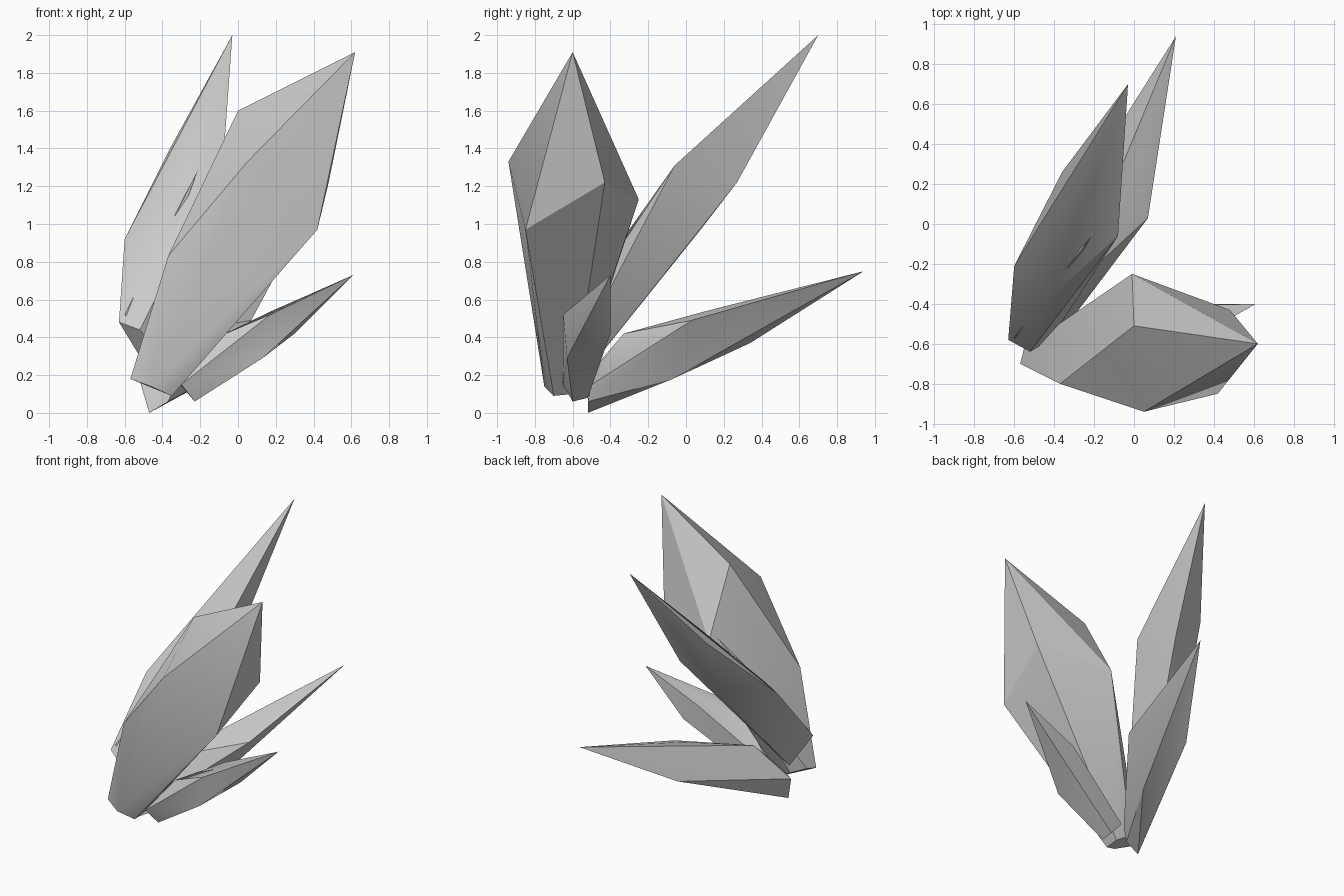
import bpy, bmesh, math
from mathutils import Vector


def crystal(name, tip, ring, base):
    """Convex shard: a pointed tip, an uneven shoulder ring and a small base ring."""
    bm = bmesh.new()
    for p in [tip] + ring + base:
        bm.verts.new(Vector(p))
    bmesh.ops.convex_hull(bm, input=bm.verts[:])
    bmesh.ops.delete(bm, geom=[v for v in bm.verts if not v.link_faces], context='VERTS')
    bmesh.ops.recalc_face_normals(bm, faces=bm.faces[:])
    mesh = bpy.data.meshes.new(name)
    bm.to_mesh(mesh)
    bm.free()
    ob = bpy.data.objects.new(name, mesh)
    bpy.context.collection.objects.link(ob)
    bpy.ops.object.select_all(action='DESELECT')
    ob.select_set(True)
    bpy.context.view_layer.objects.active = ob
    bpy.ops.object.shade_smooth_by_angle(angle=math.radians(30))


# broad shard leaning right
crystal("large_crystal", (.62, -.60, 1.91),
        [(.05, -.94, 1.33), (-.37, -.80, .83), (0, -.51, 1.60),
         (-.01, -.25, 1.13), (.48, -.43, 1.22), (.42, -.85, .97)],
        [(-.46, -.75, .14), (-.57, -.70, .18), (-.55, -.62, .20),
         (-.45, -.57, .16), (-.35, -.60, .10), (-.35, -.70, .09)])

# tall shard leaning back
crystal("tall_crystal", (-.03, .70, 2.0),
        [(-.60, -.21, .92), (-.36, .26, 1.40), (-.31, .07, .96),
         (-.14, .27, 1.22), (-.08, -.06, 1.31), (-.40, -.35, .90)],
        [(-.63, -.58, .48), (-.52, -.64, .44), (-.42, -.58, .32), (-.49, -.50, .25)])

# low shard reaching backwards
crystal("low_back_crystal", (.21, .94, .75),
        [(-.05, .11, .54), (.07, .03, .49), (-.32, -.33, .42),
         (-.17, .34, .37), (-.14, -.07, .18)],
        [(-.47, -.52, 0), (-.52, -.48, .17), (-.42, -.50, .22),
         (-.33, -.50, .15), (-.37, -.52, .06)])

# short shard reaching right
crystal("low_right_crystal", (.61, -.40, .73),
        [(.17, -.65, .52), (.13, -.63, .29), (.30, -.40, .42),
         (.18, -.41, .54), (-.09, -.60, .41)],
        [(-.23, -.60, .06), (-.30, -.65, .15), (-.24, -.52, .08), (-.33, -.52, .18)])

# two slivers mostly buried in the larger shards
crystal("upper_sliver", (-.21, -.06, 1.29),
        [(-.40, -.30, .92), (-.36, -.28, .90), (-.37, -.23, .95)],
        [(-.60, -.57, .52), (-.52, -.55, .45), (-.54, -.50, .50)])
crystal("lower_sliver", (-.02, .10, .50),
        [(-.16, -.10, .44), (-.10, -.12, .42), (-.14, -.12, .36)],
        [(-.42, -.45, .25), (-.36, -.47, .20), (-.42, -.45, .15)])
